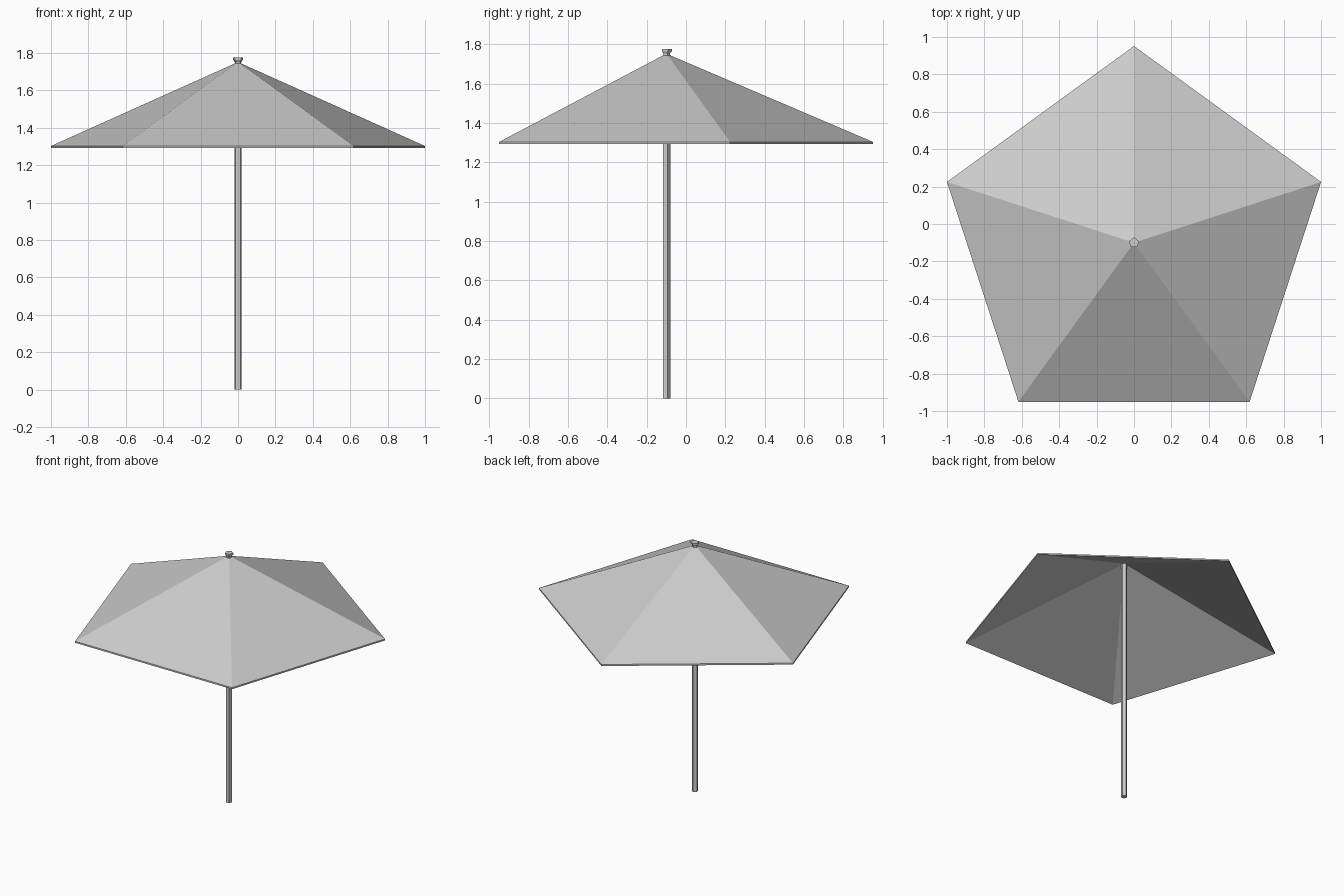
import bpy, bmesh
from math import sin, cos, pi

if "Cube" in bpy.data.objects:
    bpy.data.objects.remove(bpy.data.objects["Cube"])

CY = -0.1   # pole axis offset so the pentagon is centred in y


def lathe5(name, profile):
    """Five-sided solid from a (radius, z) profile; radius 0 makes a tip."""
    bm = bmesh.new()
    rings = []
    for r, z in profile:
        if r == 0:
            rings.append([bm.verts.new((0, CY, z))] * 5)
        else:
            rings.append([bm.verts.new((r * sin(2 * pi * i / 5),
                                        CY + r * cos(2 * pi * i / 5), z))
                          for i in range(5)])
    for a, b in zip(rings, rings[1:]):
        for i in range(5):
            j = (i + 1) % 5
            corners = list(dict.fromkeys((a[i], a[j], b[j], b[i])))
            bm.faces.new(corners)
    for ring in (rings[0], rings[-1]):
        if ring[0] is not ring[1]:
            bm.faces.new(ring)
    bmesh.ops.recalc_face_normals(bm, faces=bm.faces)
    mesh = bpy.data.meshes.new(name)
    bm.to_mesh(mesh)
    bm.free()
    obj = bpy.data.objects.new(name, mesh)
    bpy.context.collection.objects.link(obj)
    return obj


# Hollow canopy: outer slope, thin rim, inner slope
R = 1 / sin(2 * pi / 5)
lathe5("canopy", [(0, 1.752), (R, 1.303), (R, 1.292), (0, 1.738)])

# Pole running up through the canopy
lathe5("pole", [(0.021, 0), (0.021, 1.745)])

# Flared cap on top of the canopy
lathe5("top_cap", [(0.018, 1.735), (0.018, 1.752), (0.028, 1.764), (0.028, 1.775)])
